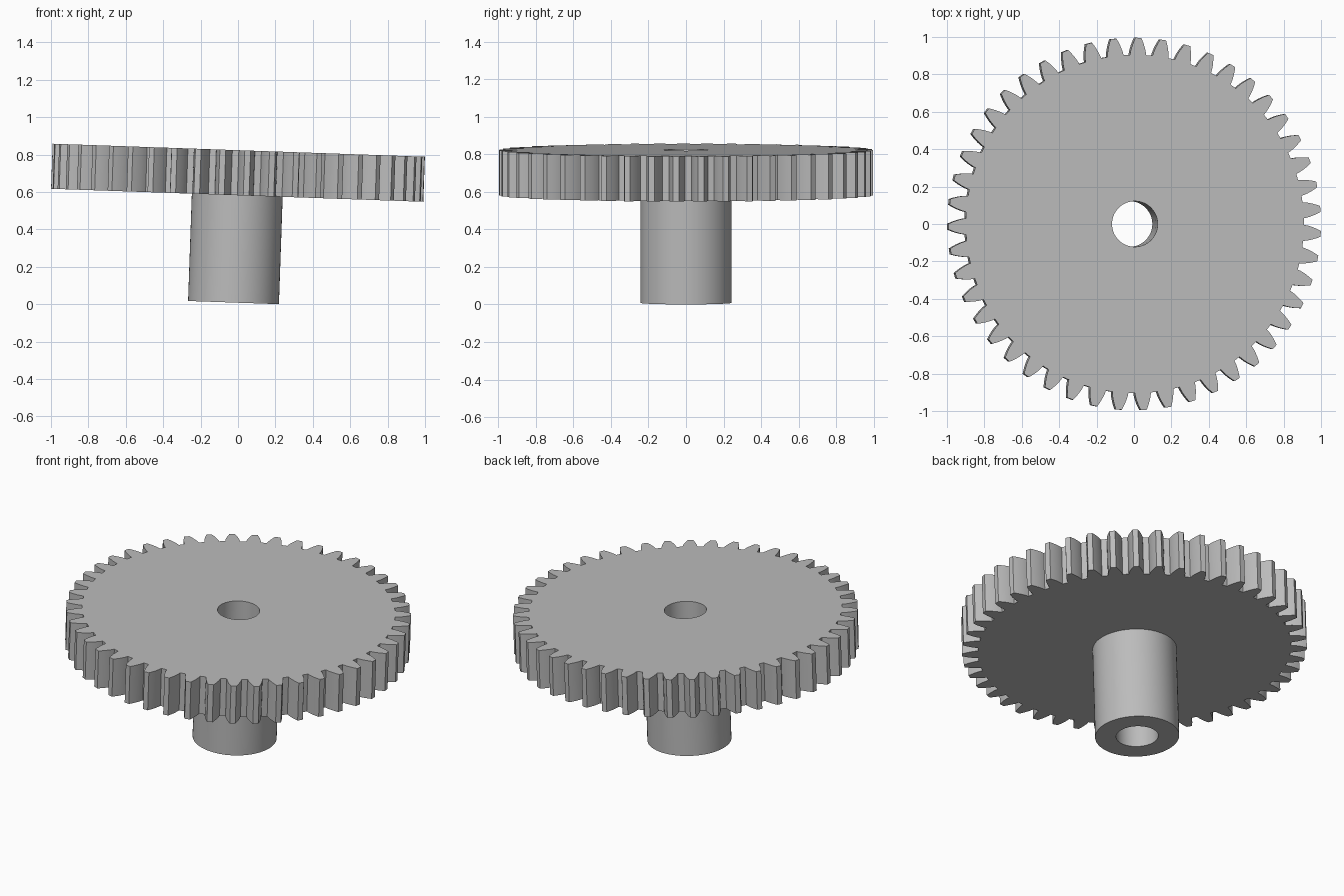
import bpy, bmesh, math
from mathutils import Matrix

if "Cube" in bpy.data.objects:
    bpy.data.objects.remove(bpy.data.objects["Cube"])

TEETH = 47
TIP = 0.996
MODULE = 2 * TIP / (TEETH + 2)
PITCH = MODULE * TEETH / 2
ROOT = PITCH - 1.25 * MODULE
BASE = PITCH * math.cos(math.radians(20))
BORE, SHAFT = 0.122, 0.243
HEIGHT, THICK = 0.815, 0.241
PHASE = math.radians(4.65)
TILT = Matrix.Translation((-0.024, 0, 0.0085)) @ Matrix.Rotation(math.radians(2), 4, "Y")

grey = bpy.data.materials.new("plain grey")
grey.use_nodes = True
colour = (0.5, 0.5, 0.5, 1)
grey.diffuse_color = colour
grey.node_tree.nodes["Principled BSDF"].inputs["Base Color"].default_value = colour


def involute(r):
    a = math.acos(BASE / r)
    return math.tan(a) - a


def half_angle(r):
    """Half the angle a tooth spans at radius r."""
    return math.pi / (2 * TEETH) + involute(PITCH) - involute(r)


def tube(name, outline, z0, z1):
    """Extrude a polar outline (angle, radius) with a round bore through it."""
    bm = bmesh.new()
    bore = [(a, BORE) for a, r in outline]
    rings = [[bm.verts.new((r * math.cos(a), r * math.sin(a), z)) for a, r in loop]
             for loop, z in ((bore, z0), (outline, z0), (outline, z1), (bore, z1))]
    n = len(outline)
    for k, low in enumerate(rings):
        high = rings[(k + 1) % 4]
        for i in range(n):
            j = (i + 1) % n
            bm.faces.new((low[i], low[j], high[j], high[i]))
    bmesh.ops.recalc_face_normals(bm, faces=bm.faces)
    mesh = bpy.data.meshes.new(name)
    bm.to_mesh(mesh)
    bm.free()
    mesh.materials.append(grey)
    ob = bpy.data.objects.new(name, mesh)
    bpy.context.collection.objects.link(ob)
    ob.matrix_world = TILT
    bpy.ops.object.select_all(action="DESELECT")
    ob.select_set(True)
    bpy.context.view_layer.objects.active = ob
    bpy.ops.object.shade_smooth_by_angle(angle=math.radians(25))


# Toothed wheel with involute flanks
STEPS = 5
flank = [ROOT + (TIP - ROOT) * i / STEPS for i in range(STEPS + 1)]
tooth = [(-half_angle(r), r) for r in flank] + [(half_angle(r), r) for r in reversed(flank)]
wheel = [(PHASE + t * math.tau / TEETH + a, r) for t in range(TEETH) for a, r in tooth]
tube("gear_wheel", wheel, HEIGHT - THICK, HEIGHT)

# Hollow hub below the wheel
SIDES = 64
tube("hub", [(i * math.tau / SIDES, SHAFT) for i in range(SIDES)], 0, HEIGHT - THICK)
